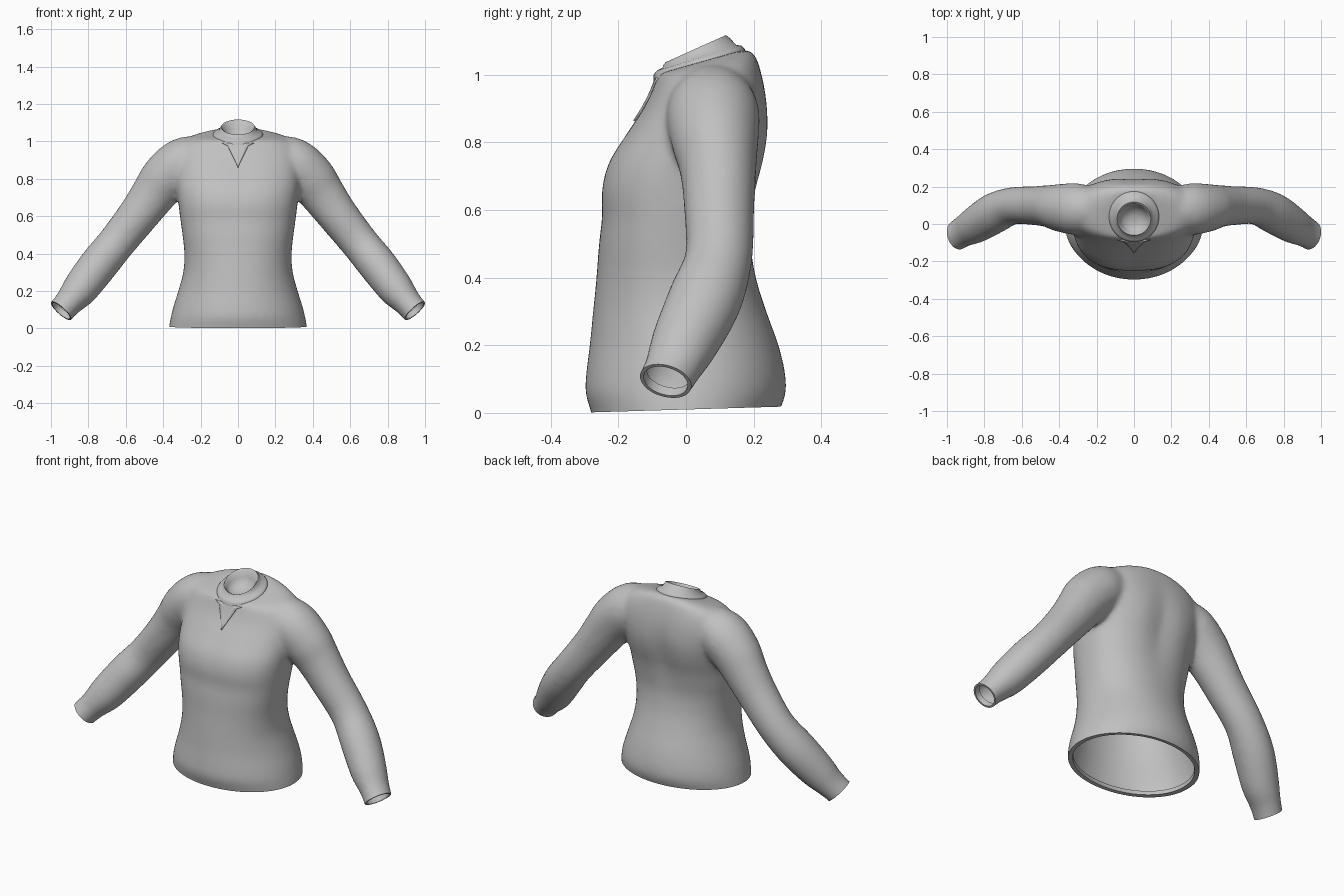
import bpy, bmesh, math
from mathutils import Vector
from mathutils.bvhtree import BVHTree

if "Cube" in bpy.data.objects:
    bpy.data.objects.remove(bpy.data.objects["Cube"])

cloth = bpy.data.materials.new("grey_cloth")
cloth.use_nodes = True
cloth.diffuse_color = (0.53, 0.53, 0.53, 1)
cloth.node_tree.nodes["Principled BSDF"].inputs["Base Color"].default_value = (0.53, 0.53, 0.53, 1)


def loft(bm, rings, cap_start=True, cap_end=True):
    """Skin a row of closed point rings."""
    rows = [[bm.verts.new(p) for p in ring] for ring in rings]
    n = len(rows[0])
    for a, b in zip(rows, rows[1:]):
        for i in range(n):
            j = (i + 1) % n
            bm.faces.new((a[i], a[j], b[j], b[i]))
    if cap_start:
        bm.faces.new(rows[0][::-1])
    if cap_end:
        bm.faces.new(rows[-1])


def oval(half, front, back, z_front, z_back, power=2.0, n=48):
    """Tilted superellipse around the z axis."""
    pts = []
    for i in range(n):
        a = math.tau * i / n
        c, s = math.cos(a), math.sin(a)
        x = half * math.copysign(abs(c) ** (2 / power), c)
        t = math.copysign(abs(s) ** (2 / power), s)
        pts.append(Vector((x, (front + back) / 2 + t * (back - front) / 2,
                           (z_front + z_back) / 2 + t * (z_back - z_front) / 2)))
    return pts


def smooth_row(rows, steps=4):
    """Catmull-Rom interpolation through rows of numbers."""
    rows = [Vector(r) for r in rows]
    out = []
    for i in range(len(rows) - 1):
        p0, p1, p2, p3 = rows[max(i - 1, 0)], rows[i], rows[i + 1], rows[min(i + 2, len(rows) - 1)]
        for k in range(steps):
            t = k / steps
            out.append(p1 + (p2 - p0) * t / 2 + (p0 * 2 - p1 * 5 + p2 * 4 - p3) * t * t / 2
                       + (p1 * 3 - p0 - p2 * 3 + p3) * t ** 3 / 2)
    return out + [rows[-1]]


def make_object(name, bm):
    bmesh.ops.recalc_face_normals(bm, faces=bm.faces)
    mesh = bpy.data.meshes.new(name)
    bm.to_mesh(mesh)
    bm.free()
    mesh.materials.append(cloth)
    obj = bpy.data.objects.new(name, mesh)
    bpy.context.collection.objects.link(obj)
    return obj


def shade(obj):
    bpy.ops.object.select_all(action='DESELECT')
    obj.select_set(True)
    bpy.context.view_layer.objects.active = obj
    bpy.ops.object.shade_smooth_by_angle(angle=math.radians(50))


# Torso: height, half width, front, back, rise towards the back
TORSO = [(-.04, .375, -.27, .26, 0), (.01, .369, -.283, .278, 0), (.06, .36, -.298, .296, 0),
         (.12, .345, -.295, .293, 0), (.2, .32, -.285, .274, 0), (.3, .293, -.275, .238, 0),
         (.4, .287, -.265, .207, 0), (.5, .297, -.258, .193, 0), (.58, .308, -.250, .199, 0),
         (.66, .318, -.252, .214, 0), (.74, .328, -.232, .236, 0), (.82, .335, -.182, .248, 0),
         (.9, .34, -.128, .245, 0), (.96, .33, -.1, .234, .006), (1.0, .30, -.088, .221, .016),
         (1.028, .235, -.085, .206, .029), (1.04, .15, -.082, .182, .037)]
bm = bmesh.new()
rings = []
for z, half, front, back, rise in smooth_row(TORSO):
    # the hem is a plain ellipse, the chest is squarer
    power = 2.02 + .35 * min(max((z - .2) / .4, 0), 1)
    ring = oval(half, front, back, z - rise, z + rise, power)
    for p in ring:
        # spine hollow at the back and a faint chest hollow at the front
        up = math.exp(-((z - .74) / .17) ** 2)
        hollow = math.exp(-(p.x / .07) ** 2) * up
        p.y -= math.copysign(.02 if p.y > 0 else .005, p.y) * hollow
    rings.append(ring)
loft(bm, rings)

# Sleeves: centre x, y, z, radius across, radius in depth
SLEEVE = [(.17, .09, .93, .105, .10), (.29, .08, .89, .133, .137), (.385, .086, .806, .134, .13),
          (.45, .095, .72, .122, .114), (.53, .098, .61, .11, .105), (.65, .097, .458, .102, .1),
          (.75, .056, .335, .104, .11), (.845, -.003, .21, .096, .1), (.905, -.036, .14, .077, .086),
          (.945, -.06, .095, .073, .08), (.985, -.085, .05, .073, .08)]
path = smooth_row(SLEEVE)
for side in (1, -1):
    rings = []
    for i, s in enumerate(path):
        a, b = path[max(i - 1, 0)], path[min(i + 1, len(path) - 1)]
        along = Vector(b[:3]) - Vector(a[:3])
        depth = (Vector((0, 1, 0)) - along * (along.y / along.length_squared)).normalized()
        across = along.cross(depth).normalized()
        ring = []
        for k in range(28):
            t = math.tau * k / 28
            p = Vector(s[:3]) + across * s[3] * math.cos(t) + depth * s[4] * math.sin(t)
            ring.append(Vector((p.x * side, p.y, p.z)))
        rings.append(ring)
    loft(bm, rings)

# Blend torso and sleeves into one skin
body = make_object("shirt_body", bm)
remesh = body.modifiers.new("blend", 'REMESH')
remesh.mode = 'VOXEL'
remesh.voxel_size = 0.012
relax = body.modifiers.new("relax", 'SMOOTH')
relax.factor = 0.5
relax.iterations = 18
skin = bpy.data.meshes.new_from_object(body.evaluated_get(bpy.context.evaluated_depsgraph_get()))
body.modifiers.clear()

bm = bmesh.new()
bm.from_mesh(skin)
tree = BVHTree.FromBMesh(bm)


def cut(point, normal, inside):
    """Slice away everything past a plane, among the chosen faces."""
    faces = [f for f in bm.faces if inside(f.calc_center_median())]
    geom = set(faces) | {e for f in faces for e in f.edges} | {v for f in faces for v in f.verts}
    bmesh.ops.bisect_plane(bm, geom=list(geom), plane_co=point, plane_no=normal, clear_outer=True)


def turn_in(inside, steps):
    """Fold an open edge inwards: shrink factor and shift for each fold."""
    edges = [e for e in bm.edges if e.is_boundary and inside(e.verts[0].co)]
    for factor, shift in steps:
        new = bmesh.ops.extrude_edge_only(bm, edges=edges)["geom"]
        verts = [g for g in new if isinstance(g, bmesh.types.BMVert)]
        edges = [g for g in new if isinstance(g, bmesh.types.BMEdge) and g.is_boundary]
        centre = sum((v.co for v in verts), Vector()) / len(verts)
        for v in verts:
            v.co = centre + (v.co - centre) * factor + Vector(shift)


# Open the cuffs, the hem and the neck
for side in (1, -1):
    cut((.947 * side, -.06, .095), (.65 * side, -.25, -.72), lambda c: c.x * side > .8)
    turn_in(lambda c: c.x * side > .8, [(.86, (0, 0, 0)), (.98, (-.02 * side, .008, .022))])
cut((0, 0, .01), (0, .03, -1), lambda c: abs(c.x) < .5 and c.z < .2)
turn_in(lambda c: abs(c.x) < .5, [(.93, (0, 0, .002)), (.99, (0, 0, .02))])
neck = [f for f in bm.faces if f.calc_center_median().z > .96
        and (f.calc_center_median().x / .105) ** 2 + ((f.calc_center_median().y - .04) / .1) ** 2 < 1]
bmesh.ops.delete(bm, geom=neck, context='FACES')
bm.to_mesh(body.data)
bm.free()
body.data.materials.clear()
body.data.materials.append(cloth)
shade(body)

# Collar: flat band, standing edge and sunken inside
bm = bmesh.new()
loft(bm, [oval(*r) for r in (
    (.136, -.096, .176, .97, 1.05), (.134, -.096, .174, 1.0, 1.075), (.124, -.086, .164, 1.012, 1.086),
    (.104, -.07, .148, 1.02, 1.088), (.096, -.066, .132, 1.03, 1.106), (.09, -.06, .118, 1.037, 1.117),
    (.083, -.052, .108, 1.034, 1.11), (.076, -.044, .1, 1.018, 1.07), (.055, -.025, .08, 1.005, 1.03),
    (.02, .01, .045, 1.005, 1.012))], cap_start=False)
shade(make_object("collar", bm))

# Pointed placket laid on the chest
bm = bmesh.new()
rows = []
for z, half in ((.99, .085), (.976, .055), (.95, .043), (.925, .03), (.895, .015), (.862, .001)):
    row = []
    for k in range(-3, 4):
        x = half * k / 3
        hit = tree.ray_cast(Vector((x, -1, z)), Vector((0, 1, 0)))[0]
        row.append(bm.verts.new((x, hit.y - .002, z)))
    rows.append(row)
for a, b in zip(rows, rows[1:]):
    for k in range(6):
        bm.faces.new((a[k], b[k], b[k + 1], a[k + 1]))
placket = make_object("placket", bm)
edge = placket.modifiers.new("plate", 'SOLIDIFY')
edge.thickness = 0.009
edge.offset = 0
shade(placket)
